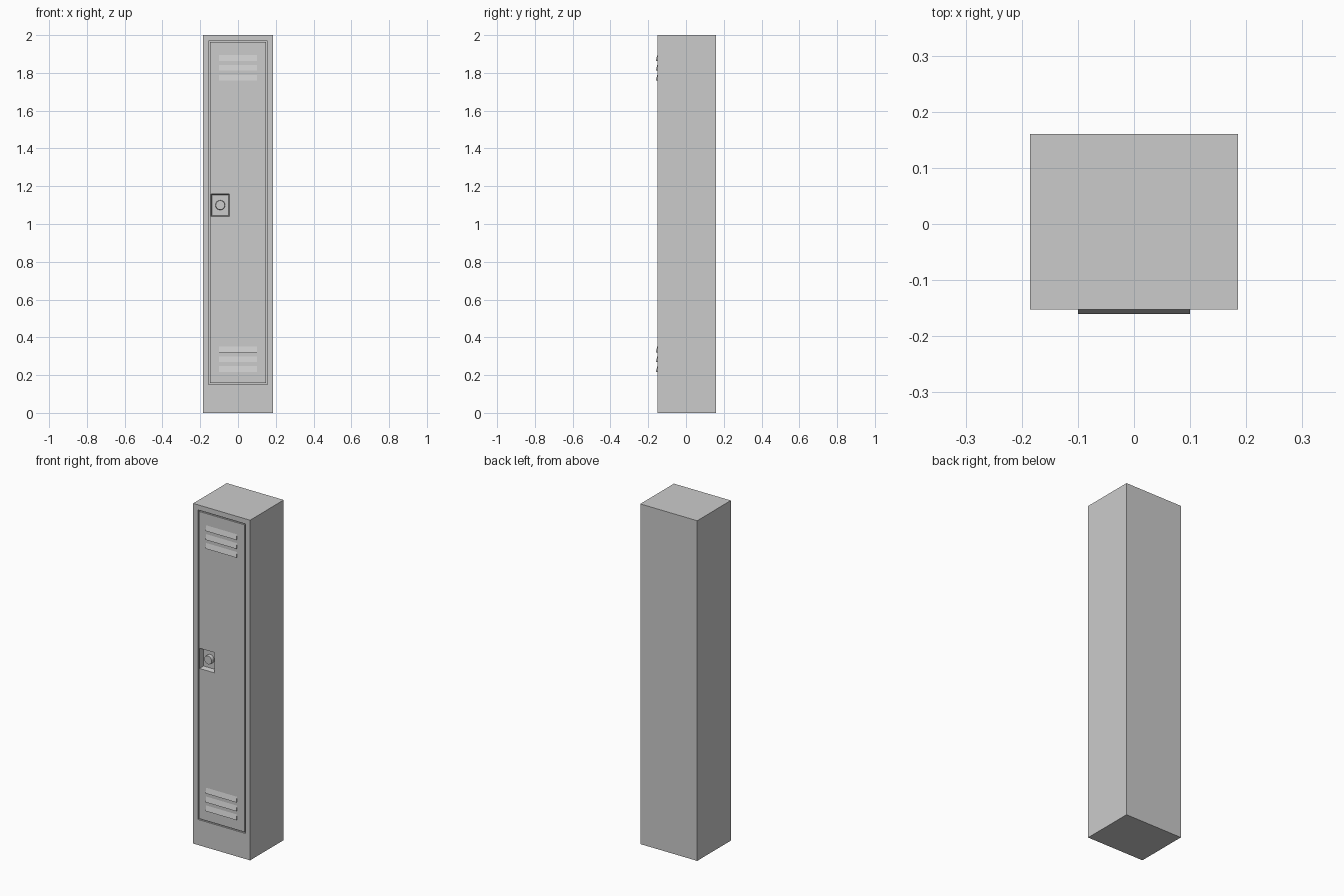
import bpy, bmesh, math

if "Cube" in bpy.data.objects:
    bpy.data.objects.remove(bpy.data.objects["Cube"])

FRONT, BACK, HALF_W, HEIGHT = -0.152, 0.16, 0.185, 2.0


def make_object(name, bm):
    bmesh.ops.recalc_face_normals(bm, faces=bm.faces[:])
    mesh = bpy.data.meshes.new(name)
    bm.to_mesh(mesh)
    bm.free()
    obj = bpy.data.objects.new(name, mesh)
    bpy.context.collection.objects.link(obj)
    return obj


def box(name, x0, x1, y0, y1, z0, z1, taper=0.0):
    """Box whose back (y1) side shrinks by taper on every edge."""
    bm = bmesh.new()
    t = taper
    front = [bm.verts.new((x, y0, z)) for x, z in
             ((x0, z0), (x1, z0), (x1, z1), (x0, z1))]
    back = [bm.verts.new((x, y1, z)) for x, z in
            ((x0 + t, z0 + t), (x1 - t, z0 + t), (x1 - t, z1 - t), (x0 + t, z1 - t))]
    bm.faces.new(front)
    bm.faces.new(back[::-1])
    for i in range(4):
        j = (i + 1) % 4
        bm.faces.new((front[j], front[i], back[i], back[j]))
    return make_object(name, bm)


def cut(obj, cutter):
    mod = obj.modifiers.new("cut", "BOOLEAN")
    mod.operation = "DIFFERENCE"
    mod.solver = "EXACT"
    mod.object = cutter
    bpy.context.view_layer.objects.active = obj
    bpy.ops.object.modifier_apply(modifier=mod.name)


# Cabinet with a shallow recess that leaves a gap around the door
cabinet = box("cabinet", -HALF_W, HALF_W, FRONT, BACK, 0, HEIGHT)
recess = box("door_recess_cutter", -0.155, 0.155, FRONT - 0.02, FRONT + 0.01, 0.15, 1.97)
cut(cabinet, recess)

# Door, flush with the cabinet front
door = box("door", -0.148, 0.148, FRONT, FRONT + 0.01, 0.157, 1.963)

# Lock pocket with slightly sloped walls, sunk through the door
pocket = box("lock_pocket_cutter", -0.143, -0.045, FRONT - 0.002, FRONT + 0.028,
             1.04, 1.16, taper=0.006)
cut(door, pocket)
cut(cabinet, pocket)
for cutter in (recess, pocket):
    bpy.data.objects.remove(cutter)

# Round lock dial inside the pocket
bm = bmesh.new()
bmesh.ops.create_cone(bm, cap_ends=True, segments=24, radius1=0.026, radius2=0.024, depth=0.022)
dial = make_object("lock_dial", bm)
dial.rotation_euler.x = math.pi / 2
dial.location = (-0.094, FRONT + 0.018, 1.10)
bpy.context.view_layer.objects.active = dial
dial.select_set(True)
bpy.ops.object.shade_smooth_by_angle()


# Vent louvres: wedges leaning outwards towards the bottom
def louvre(name, z0, z1):
    bm = bmesh.new()
    profile = ((FRONT + 0.003, z1), (FRONT, z1), (FRONT - 0.008, z0), (FRONT + 0.003, z0))
    ends = [[bm.verts.new((x, y, z)) for y, z in profile] for x in (-0.1, 0.1)]
    bm.faces.new(ends[0])
    bm.faces.new(ends[1][::-1])
    for i in range(4):
        j = (i + 1) % 4
        bm.faces.new((ends[0][j], ends[0][i], ends[1][i], ends[1][j]))
    return make_object(name, bm)


for group, base in (("lower", 0.217), ("upper", 1.76)):
    for i in range(3):
        z = base + i * 0.052
        louvre(f"{group}_louvre_{i + 1}", z, z + 0.03)
